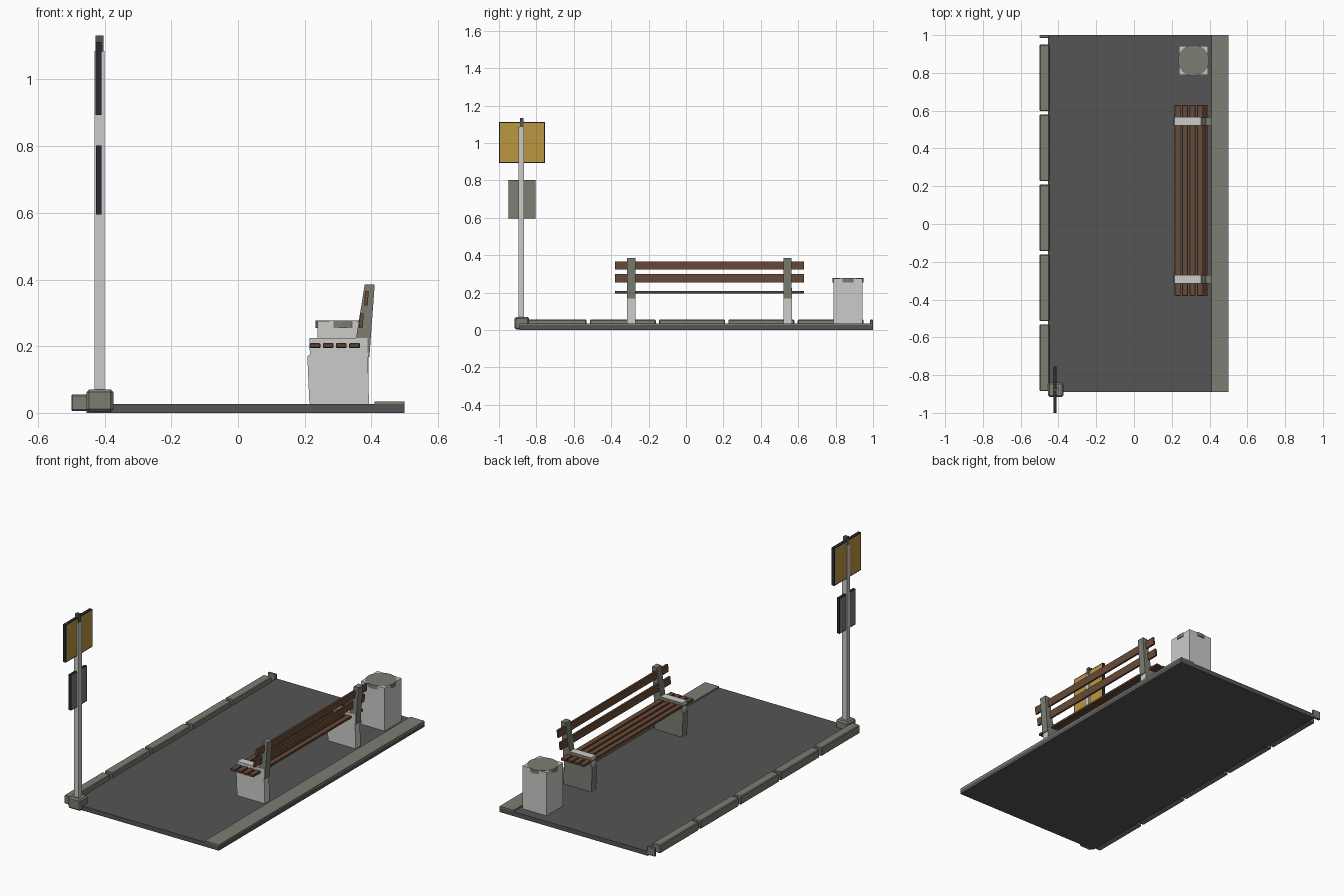
import bpy
import bmesh

cube = bpy.data.objects.get("Cube")
if cube:
    bpy.data.objects.remove(cube, do_unlink=True)


def material(name, r, g, b):
    m = bpy.data.materials.new(name)
    m.use_nodes = True
    m.diffuse_color = (r, g, b, 1)
    node = next(n for n in m.node_tree.nodes if n.type == "BSDF_PRINCIPLED")
    node.inputs["Base Color"].default_value = (r, g, b, 1)
    node.inputs["Roughness"].default_value = 0.8
    return m


ASPHALT = material("asphalt grey", 0.09, 0.09, 0.09)
STONE = material("stone grey", 0.2, 0.205, 0.17)
PALE = material("pale grey", 0.6, 0.6, 0.59)
WOOD = material("brown wood", 0.14, 0.07, 0.04)
YELLOW = material("sign yellow", 0.5, 0.31, 0.05)
DARK = material("dark frame", 0.022, 0.024, 0.032)


def finish(name, bm, mats, bevel=0):
    bmesh.ops.recalc_face_normals(bm, faces=bm.faces)
    mesh = bpy.data.meshes.new(name)
    bm.to_mesh(mesh)
    bm.free()
    for m in mats:
        mesh.materials.append(m)
    ob = bpy.data.objects.new(name, mesh)
    bpy.context.collection.objects.link(ob)
    if bevel:
        mod = ob.modifiers.new("edge_bevel", "BEVEL")
        mod.width = bevel
        mod.segments = 1
    return ob


def box(name, x, y, z, mat, bevel=0):
    """Box between (min, max) pairs on each axis."""
    bm = bmesh.new()
    bmesh.ops.create_cube(bm, size=1)
    for v in bm.verts:
        v.co = [(a + b) / 2 + c * (b - a) for c, (a, b) in zip(v.co, (x, y, z))]
    return finish(name, bm, [mat], bevel)


def prism(name, profile, y, mats, rule=None):
    """Side profile in x, z extruded along y."""
    bm = bmesh.new()
    face = bm.faces.new([bm.verts.new((px, y[0], pz)) for px, pz in profile])
    new = bmesh.ops.extrude_face_region(bm, geom=[face])["geom"]
    for v in new:
        if isinstance(v, bmesh.types.BMVert):
            v.co.y = y[1]
    bmesh.ops.recalc_face_normals(bm, faces=bm.faces)
    if rule:
        for f in bm.faces:
            f.material_index = rule(f)
    return finish(name, bm, mats)


def sign(name, x, y, z, mat, border):
    """Framed panel with a coloured inset on both broad faces."""
    bm = bmesh.new()
    bmesh.ops.create_cube(bm, size=1)
    for v in bm.verts:
        v.co = [(a + b) / 2 + c * (b - a) for c, (a, b) in zip(v.co, (x, y, z))]
    bmesh.ops.recalc_face_normals(bm, faces=bm.faces)
    broad = [f for f in bm.faces if abs(f.normal.x) > 0.9]
    bmesh.ops.inset_individual(bm, faces=broad, thickness=border)
    for f in broad:
        f.material_index = 1
    return finish(name, bm, [DARK, mat])


# Ground slab and rear paving strip
box("pavement", (-0.455, 0.5), (-0.89, 1.0), (0, 0.026), ASPHALT)
box("paving_strip", (0.41, 0.5), (-0.89, 1.0), (0.02, 0.034), STONE)

# Kerb stones along the road edge
for i in range(5):
    start = -0.885 + i * 0.3705
    box(f"kerb_stone_{i + 1}", (-0.5, -0.448), (start, start + 0.353),
        (0.006, 0.055), STONE, 0.004)
box("kerb_end", (-0.5, -0.448), (0.985, 1.0), (0.006, 0.055), STONE, 0.003)

# Stop pole with its foot, cap and two signs
box("pole_foot", (-0.455, -0.374), (-0.916, -0.84), (0.003, 0.07), STONE, 0.008)
box("pole", (-0.43, -0.4), (-0.895, -0.865), (0.06, 1.085), PALE)
box("pole_cap", (-0.427, -0.404), (-0.888, -0.868), (1.08, 1.132), ASPHALT)
sign("stop_sign", (-0.427, -0.409), (-1.0, -0.755), (0.893, 1.112), YELLOW, 0.007)
sign("timetable", (-0.426, -0.41), (-0.95, -0.804), (0.595, 0.802), STONE, 0.006)

# Bench: a concrete leg and a leaning back support at each end
for side, yc in (("front", -0.293), ("rear", 0.543)):
    prism(f"{side}_bench_leg",
          [(0.216, 0.024), (0.393, 0.024), (0.388, 0.225), (0.215, 0.225)],
          (yc - 0.0225, yc + 0.0225), [PALE, STONE],
          lambda f: int(f.normal.y > 0.9))
    prism(f"{side}_bench_leg_facing",
          [(0.214, 0.03), (0.222, 0.03), (0.222, 0.18), (0.208, 0.17)],
          (yc - 0.022, yc + 0.022), [STONE, PALE],
          lambda f: int(f.normal.y < -0.9))
    prism(f"{side}_back_support",
          [(0.345, 0.168), (0.394, 0.168), (0.41, 0.385), (0.38, 0.385)],
          (yc - 0.022, yc + 0.022), [STONE])

# Bench slats
LENGTH = (-0.38, 0.63)
for i in range(4):
    x = 0.215 + i * 0.0395
    box(f"seat_slat_{i + 1}", (x, x + 0.032), LENGTH, (0.195, 0.209), WOOD, 0.002)
for i, (x, z) in enumerate(((0.363, 0.255), (0.378, 0.322))):
    prism(f"back_slat_{i + 1}",
          [(x, z), (x + 0.011, z), (x + 0.014, z + 0.043), (x + 0.003, z + 0.043)],
          LENGTH, [WOOD])

# Litter bin with a round lid set into the square body
box("bin_body", (0.238, 0.392), (0.789, 0.943), (0.024, 0.276), PALE)
bm = bmesh.new()
bmesh.ops.create_cone(bm, cap_ends=True, segments=24, radius1=0.083,
                      radius2=0.083, depth=0.022)
bmesh.ops.translate(bm, verts=bm.verts, vec=(0.315, 0.866, 0.266))
finish("bin_lid", bm, [STONE])
